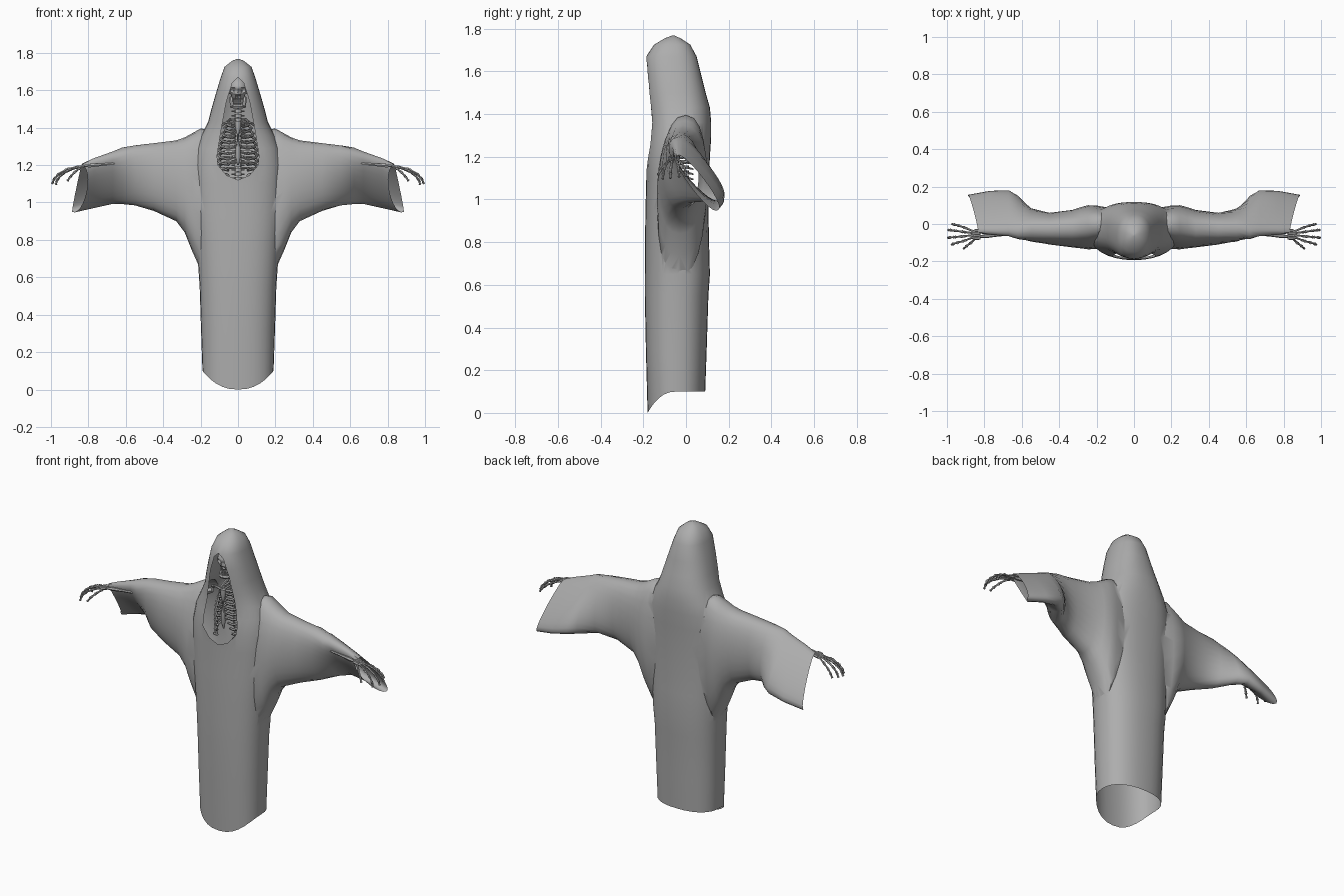
import bpy, bmesh, math
from mathutils import Vector

if "Cube" in bpy.data.objects:
    bpy.data.objects.remove(bpy.data.objects["Cube"])

TAU = math.tau
cloth = bpy.data.materials.new("grey_cloth")
cloth.diffuse_color = (0.42, 0.42, 0.42, 1)
cloth.use_nodes = True
cloth.node_tree.nodes["Principled BSDF"].inputs["Base Color"].default_value = cloth.diffuse_color
cut_away = bpy.data.materials.new("grey_cut")
cut_away.diffuse_color = (0.42, 0.42, 0.42, 1)
cut_away.use_nodes = True
cut_away.node_tree.nodes["Principled BSDF"].inputs["Base Color"].default_value = cut_away.diffuse_color


def finish(name, bm, mats=(cloth,), angle=45):
    bmesh.ops.recalc_face_normals(bm, faces=bm.faces)
    me = bpy.data.meshes.new(name)
    bm.to_mesh(me)
    bm.free()
    for m in mats:
        me.materials.append(m)
    ob = bpy.data.objects.new(name, me)
    bpy.context.collection.objects.link(ob)
    bpy.ops.object.select_all(action='DESELECT')
    ob.select_set(True)
    bpy.context.view_layer.objects.active = ob
    bpy.ops.object.shade_smooth_by_angle(angle=math.radians(angle))
    return ob


def loft(bm, rings, caps=(0, 0)):
    """Skin a list of rings; caps are the material indices of the end faces."""
    vs = [[bm.verts.new(p) for p in r] for r in rings]
    n = len(vs[0])
    for a, b in zip(vs, vs[1:]):
        for i in range(n):
            bm.faces.new((a[i], a[(i + 1) % n], b[(i + 1) % n], b[i]))
    for ring, m in zip((vs[0], vs[-1]), caps):
        bm.faces.new(ring).material_index = m


def tube(bm, pts, radii, sides=6):
    """Round bone along a path."""
    pts = [Vector(p) for p in pts]
    rings = []
    for i, p in enumerate(pts):
        d = pts[min(i + 1, len(pts) - 1)] - pts[max(i - 1, 0)]
        q = d.to_track_quat('Z', 'Y')
        rings.append([p + q @ Vector((math.cos(TAU * k / sides), math.sin(TAU * k / sides), 0)) * radii[i]
                      for k in range(sides)])
    loft(bm, rings)


def knuckled(bm, pts, r):
    """Chain of bones, thick at the joints and thin between them."""
    for a, b in zip(pts, pts[1:]):
        a, b = Vector(a), Vector(b)
        tube(bm, [a.lerp(b, t) for t in (0, .12, .35, .7, .9, 1)],
             [r * .7, r * 1.15, r * .7, r * .65, r, r * .6])


def apply_boolean(ob, other, op):
    m = ob.modifiers.new("cut", 'BOOLEAN')
    m.operation, m.object, m.solver = op, other, 'EXACT'
    bpy.context.view_layer.objects.active = ob
    bpy.ops.object.modifier_apply(modifier="cut")
    bpy.data.objects.remove(other)


# Robe body and hood: z, half width, front y, back y
body = [(0.1, .19, -.18, .09), (.3, .197, -.188, .097), (.55, .205, -.193, .105), (.65, .212, -.193, .112),
        (.8, .222, -.192, .108), (.95, .235, -.19, .105), (1.1, .24, -.186, .108), (1.2, .24, -.187, .112),
        (1.29, .225, -.175, .118), (1.36, .195, -.17, .118), (1.43, .16, -.178, .112), (1.5, .142, -.183, .092),
        (1.58, .119, -.186, .072), (1.67, .092, -.186, .05), (1.725, .072, -.15, .02),
        (1.755, .035, -.1, -.025), (1.768, .006, -.065, -.055)]
N = 32
rings = []
for k, (z, w, f, b) in enumerate(body):
    ring = []
    for i in range(N):
        s, c = math.sin(TAU * i / N), math.cos(TAU * i / N)
        e = .85
        x = w * math.copysign(abs(s) ** e, s)
        y = (f + b) / 2 - (b - f) / 2 * math.copysign(abs(c) ** e, c)
        dip = .1 * max(0, c) ** 2 if k == 0 else 0
        ring.append((x, y, z - dip))
    rings.append(ring)
bm = bmesh.new()
loft(bm, rings, (1, 0))
robe = finish("robe", bm, (cloth, cut_away))

# Sleeves: x, top edge y z, bottom edge y z, half thickness
sleeve = [(0, 0, 1.36, -.02, .8, .09), (.13, 0, 1.39, -.03, .68, .1), (.2, 0, 1.395, -.035, .64, .115),
          (.245, -.005, 1.37, -.03, .74, .118), (.285, -.01, 1.348, -.03, .84, .11), (.33, -.02, 1.332, -.03, .9, .1),
          (.45, -.03, 1.317, -.02, .955, .085), (.55, -.04, 1.305, .03, .985, .082), (.62, -.06, 1.285, .13, 1.0, .07),
          (.67, -.055, 1.265, .17, 1.0, .055), (.77, -.05, 1.232, .17, .975, .042), (.86, -.045, 1.205, .15, .95, .035)]
rings = []
M = 24
for sx, row in [(-1, r) for r in sleeve[:0:-1]] + [(1, r) for r in sleeve]:
    x, ty, tz, by, bz, t = row
    top, bot = Vector((ty, tz)), Vector((by, bz))
    mid, half = (top + bot) / 2, (top - bot) / 2
    side = Vector((-half.y, half.x)).normalized() * t
    ring = []
    for i in range(M):
        c, s = math.cos(TAU * i / M), math.sin(TAU * i / M)
        p = mid + half * c + side * math.copysign(abs(s) ** .8, s)
        # Slanted cuff with its front lip set back
        px = x - .027 * c - .05 * max(0, s) if row is sleeve[-1] else x
        ring.append((sx * px, p.x, p.y))
    rings.append(ring)
bm = bmesh.new()
loft(bm, rings, (1, 1))
apply_boolean(robe, finish("sleeve_union", bm, (cloth, cut_away)), 'UNION')

# Hood opening
right = [(0, 1.12), (.06, 1.145), (.108, 1.2), (.112, 1.25), (.088, 1.4), (.062, 1.54), (.03, 1.64), (0, 1.67)]
outline = right + [(-x, z) for x, z in right[-2:0:-1]]
bm = bmesh.new()
loft(bm, [[(x, y, z) for x, z in outline] for y in (-.4, -.06)], (1, 1))
for f in bm.faces:
    f.material_index = 1
apply_boolean(robe, finish("opening_cutter", bm, (cloth, cut_away)), 'DIFFERENCE')

# Drop the caps so the cloth is an open shell
bm = bmesh.new()
bm.from_mesh(robe.data)
bmesh.ops.delete(bm, geom=[f for f in bm.faces if f.material_index == 1], context='FACES')
bm.to_mesh(robe.data)
bm.free()
robe.data.materials.pop(index=1)
bpy.data.materials.remove(cut_away)
robe.select_set(True)
bpy.context.view_layer.objects.active = robe
bpy.ops.object.shade_smooth_by_angle(angle=math.radians(50))

# Skull with pressed-in eye sockets and nose
bm = bmesh.new()
bmesh.ops.create_uvsphere(bm, u_segments=32, v_segments=24, radius=1)
for v in bm.verts:
    v.co = Vector((v.co.x * .056, v.co.y * .075 - .085, v.co.z * .07 + 1.605))
    if v.co.z < 1.58:
        v.co.x *= .75
    for hx, hz, r in ((.022, 1.598, .016), (-.022, 1.598, .016), (0, 1.567, .011)):
        d = math.hypot(v.co.x - hx, v.co.z - hz)
        if d < r and v.co.y < -.1:
            v.co.y += .028 * (1 - (d / r) ** 2)
finish("skull", bm)

# Jaw and teeth
bm = bmesh.new()
arc = [(.037 * math.sin(a), -.09 - .055 * math.cos(a)) for a in (-1.7, -1.1, -.5, 0, .5, 1.1, 1.7)]
tube(bm, [(x, y, 1.512 + .05 * abs(x) / .037 * (abs(x) > .035)) for x, y in arc], [.01] * 7)
for i in range(8):
    a = (i - 3.5) * .26
    x, y = .03 * math.sin(a), -.09 - .053 * math.cos(a)
    tube(bm, [(x, y, 1.52), (x, y, 1.532)], [.004, .004], 5)
    tube(bm, [(x, y, 1.535), (x, y, 1.552)], [.004, .004], 5)
finish("jaw", bm)

# Spine
bm = bmesh.new()
for i in range(19):
    z = 1.52 - i * .024
    y = -.075 + .07 * min(1, i / 8)
    tube(bm, [(0, y, z), (0, y, z - .018)], [.02, .02], 8)
    tube(bm, [(0, y, z - .008), (0, y + .04, z - .018)], [.008, .004])
    tube(bm, [(-.035, y + .01, z - .008), (.035, y + .01, z - .008)], [.005, .005])
finish("spine", bm)

# Rib cage with breastbone and collarbones
bm = bmesh.new()
for i in range(10):
    z = 1.435 - i * .029
    w = .06 + .045 * math.sin(min(1, i / 6) * math.pi / 2)
    end = .012 if i < 6 else .012 + .014 * (i - 5)
    for s in (-1, 1):
        tube(bm, [(s * .015, 0, z + .01), (s * w * .7, .02, z + .01), (s * w, -.03, z - .008),
                  (s * w * .88, -.085, z - .022), (s * w * .5, -.125, z - .03), (s * end, -.137, z - .02)],
             [.007, .007, .008, .008, .008, .006])
for s in (-1, 1):
    tube(bm, [(s * .01, -.135, 1.43), (s * .07, -.11, 1.425), (s * .14, -.04, 1.38)], [.009, .007, .009])
tube(bm, [(0, -.137, 1.435), (0, -.14, 1.4), (0, -.142, 1.3), (0, -.14, 1.24), (0, -.135, 1.2)],
     [.018, .014, .012, .013, .004], 8)
finish("rib_cage", bm)

# Arms and hands
fingers = [  # knuckle path of the thumb and four fingers
    [(.845, -.075, 1.185), (.872, -.1, 1.163), (.895, -.118, 1.14), (.912, -.132, 1.115)],
    [(.85, -.067, 1.19), (.908, -.09, 1.172), (.945, -.1, 1.148), (.966, -.106, 1.122), (.974, -.11, 1.095)],
    [(.85, -.058, 1.193), (.915, -.066, 1.178), (.96, -.07, 1.152), (.984, -.072, 1.125), (.994, -.073, 1.098)],
    [(.85, -.05, 1.193), (.912, -.042, 1.178), (.955, -.036, 1.155), (.98, -.033, 1.13), (.992, -.032, 1.104)],
    [(.85, -.043, 1.19), (.903, -.02, 1.172), (.938, -.009, 1.152), (.96, -.003, 1.13), (.973, 0, 1.108)]]
for s, label in ((-1, "left"), (1, "right")):
    def side(pts):
        return [(s * x, y, z) for x, y, z in pts]
    bm = bmesh.new()
    for f in fingers:
        knuckled(bm, side(f), .0075)
    for k in range(4):  # wrist
        tube(bm, side([(.822, -.075 + k * .013, 1.195), (.853, -.076 + k * .013, 1.189)]), [.009, .009])
    finish(label + "_hand", bm)
    bm = bmesh.new()
    knuckled(bm, side([(.16, -.01, 1.34), (.48, -.03, 1.22)]), .02)
    for dy in (-.012, .012):
        knuckled(bm, side([(.49, -.03 + dy, 1.22), (.825, -.055 + dy, 1.195)]), .011)
    finish(label + "_arm_bones", bm)
